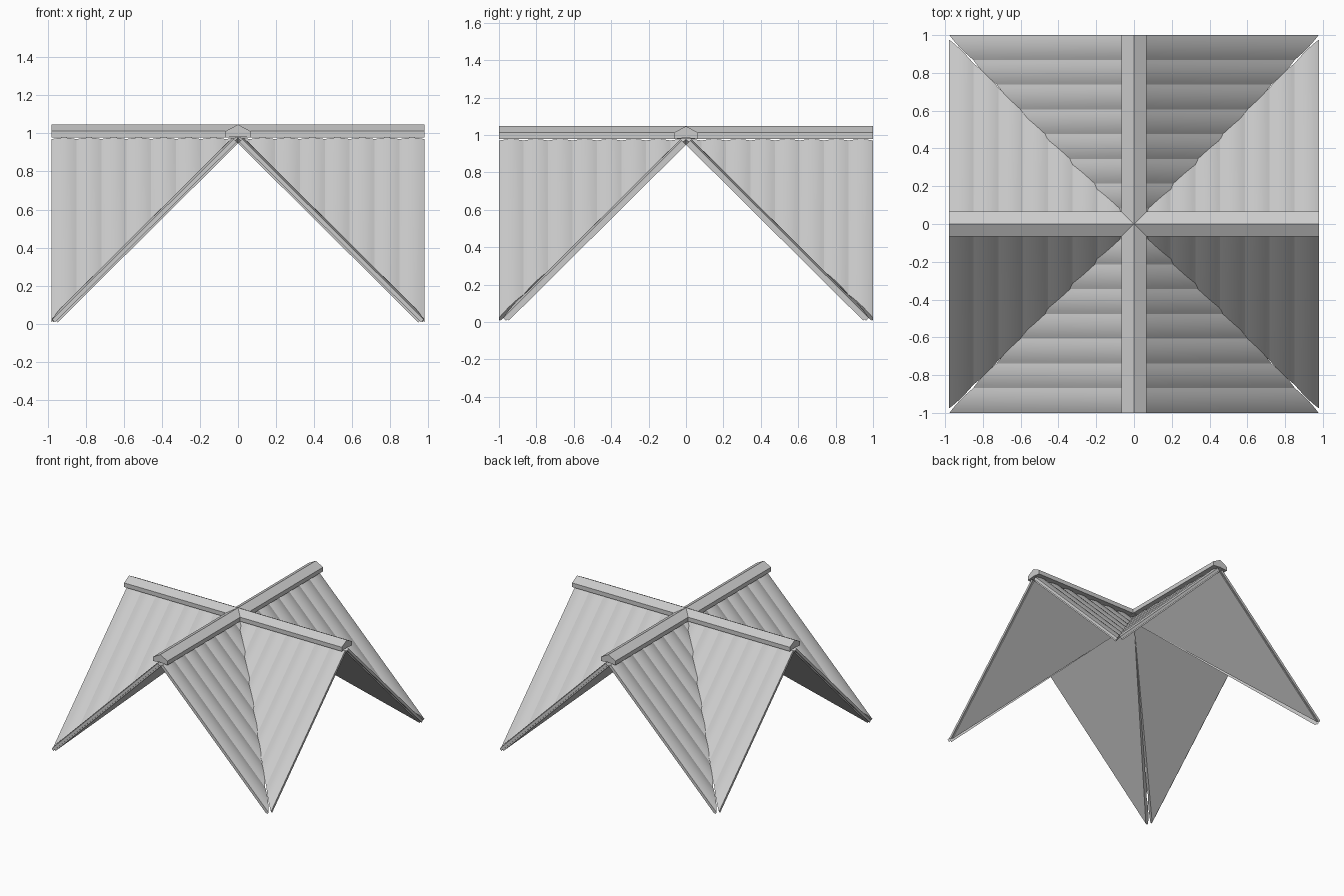
import bpy, bmesh, math
from mathutils import Vector

if "Cube" in bpy.data.objects:
    bpy.data.objects.remove(bpy.data.objects["Cube"])

APEX = 0.948          # underside height of the ridge
PLANK = 0.131         # plank width along the ridge
SHEET, TOP, BULGE = 0.010, 0.031, 0.011


def finish(name, bm, mirror=True):
    bmesh.ops.recalc_face_normals(bm, faces=bm.faces)
    me = bpy.data.meshes.new(name)
    bm.to_mesh(me)
    bm.free()
    ob = bpy.data.objects.new(name, me)
    bpy.context.collection.objects.link(ob)
    bpy.ops.object.select_all(action='DESELECT')
    ob.select_set(True)
    bpy.context.view_layer.objects.active = ob
    bpy.ops.object.shade_smooth_by_angle(angle=math.radians(20))
    if mirror:
        m = ob.modifiers.new("Mirror", 'MIRROR')
        m.use_axis = (True, True, False)
        m.use_mirror_merge = False
    return ob


def slope_piece(name, profile, ridge, down, length, reach):
    """Extrude a (along ridge, height) profile down the slope and trim it at the valley."""
    fall = (down * reach + Vector((0, 0, -APEX))).normalized()
    normal = (down * APEX + Vector((0, 0, reach))).normalized()
    apex = Vector((0, 0, APEX))
    bm = bmesh.new()
    vs = [bm.verts.new(apex + ridge * u + normal * h) for u, h in profile]
    face = bm.faces.new(vs)
    ext = bmesh.ops.extrude_face_region(bm, geom=[face])
    new = [g for g in ext['geom'] if isinstance(g, bmesh.types.BMVert)]
    bmesh.ops.translate(bm, verts=new, vec=fall * 1.6)
    # valley cut, square to the sheet
    tip = ridge * length + down * reach + Vector((0, 0, -APEX))
    cut = tip.cross(normal).normalized()
    if cut.dot(ridge) > 0:
        cut = -cut
    bmesh.ops.bisect_plane(bm, geom=bm.verts[:] + bm.edges[:] + bm.faces[:],
                           plane_co=apex, plane_no=cut, clear_outer=True)
    bmesh.ops.holes_fill(bm, edges=[e for e in bm.edges if e.is_boundary], sides=0)
    return finish(name, bm)


def plank_profile(length):
    """Row of rounded planks, counted inward from the gable end."""
    pts = []
    n, steps = 9, 8
    for i in range(n):
        for j in range(steps):
            t = j / steps
            pts.append((length - (i + t) * PLANK, TOP + BULGE * (1 - (2 * t - 1) ** 2)))
    end = length - n * PLANK
    pts.append((end, TOP))
    return pts + [(end, SHEET), (length, SHEET)]


def ridge_cap(name, along, across, length):
    """Peaked cap running over a ridge."""
    prof = [(0, 1.047), (0.065, 1.012), (0.065, 0.978), (0, 0.985),
            (-0.065, 0.978), (-0.065, 1.012)]
    bm = bmesh.new()
    face = bm.faces.new([bm.verts.new(along * -length + across * x + Vector((0, 0, z)))
                         for x, z in prof])
    ext = bmesh.ops.extrude_face_region(bm, geom=[face])
    bmesh.ops.translate(bm, verts=[g for g in ext['geom'] if isinstance(g, bmesh.types.BMVert)],
                        vec=along * 2 * length)
    finish(name, bm, mirror=False)


X, Y = Vector((1, 0, 0)), Vector((0, 1, 0))
for tag, ridge, down, length, reach in (("front_back", Y, X, 1.0, 0.955),
                                        ("side", X, Y, 0.98, 0.955)):
    # thin backing sheet, planks on it, cap on the ridge
    inset = length - 0.008
    sheet = [(-0.1, 0), (inset, 0), (inset, SHEET), (-0.1, SHEET)]
    slope_piece(tag + "_roof_sheet", sheet, ridge, down, length, reach)
    slope_piece(tag + "_roof_planks", plank_profile(length), ridge, down, length, reach)
    ridge_cap(tag + "_ridge_cap", ridge, down, length)
